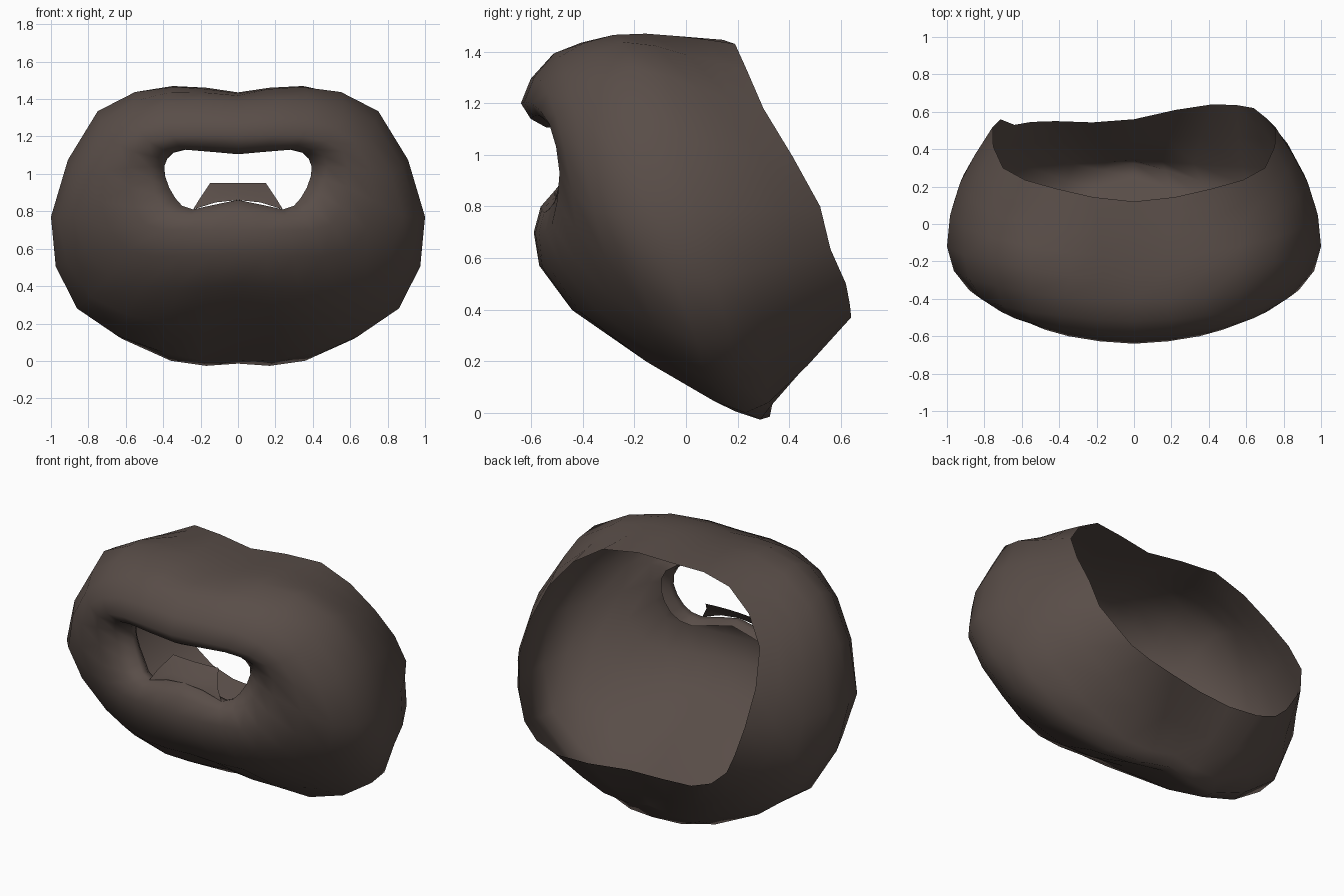
import bpy, bmesh
from mathutils import Vector

if "Cube" in bpy.data.objects:
    bpy.data.objects.remove(bpy.data.objects["Cube"])

mat = bpy.data.materials.new("dark_brown_cloth")
mat.diffuse_color = (0.1, 0.075, 0.065, 1)
mat.use_nodes = True
mat.node_tree.nodes["Principled BSDF"].inputs["Base Color"].default_value = mat.diffuse_color

# Right-half control rings, from top centre round the side to bottom centre
fold = [(0, -.47, 1.13), (.27, -.45, 1.14), (.40, -.38, 1.09), (.42, -.36, .98),
        (.36, -.37, .85), (.25, -.42, .78), (0, -.44, .84)]
slot = [(0, -.54, 1.105), (.29, -.52, 1.13), (.38, -.47, 1.08), (.39, -.44, .99),
        (.335, -.46, .87), (.24, -.50, .81), (0, -.51, .86)]
lip = [(0, -.64, 1.2), (.35, -.6, 1.2), (.56, -.53, 1.12), (.58, -.49, .93),
       (.5, -.52, .73), (.28, -.57, .70), (0, -.59, .70)]
front = [(0, -.52, 1.385), (.4, -.49, 1.38), (.70, -.44, 1.2), (.88, -.355, .78),
         (.69, -.29, .45), (.33, -.41, .39), (0, -.45, .41)]
girth = [(0, -.28, 1.43), (.34, -.28, 1.465), (.75, -.2, 1.335), (1, -.12, .77),
         (.86, .04, .28), (.4, .11, .045), (0, .25, 0)]
back = [(0, -.06, 1.435), (.37, -.03, 1.46), (.765, .06, 1.25), (.93, .22, .78),
        (.81, .29, .35), (.32, .32, .04), (0, .34, .06)]
rim = [(0, .12, 1.43), (.42, .19, 1.43), (.7, .3, 1.18), (.755, .52, .80),
       (.64, .575, .5), (.42, .595, .37), (0, .56, .36)]


def refine(pts, before, after):
    """Insert one smooth midpoint between each neighbouring pair."""
    p = [before] + list(pts) + [after]
    out = []
    for i in range(1, len(p) - 2):
        out += [p[i], (9 * (p[i] + p[i + 1]) - p[i - 1] - p[i + 2]) / 16]
    return out + [p[-2]]


def mirror(v):
    return Vector((-v.x, v.y, v.z))


def make_object(name, rows, closed):
    bm = bmesh.new()
    grid = [[bm.verts.new(v) for v in row] for row in rows]
    n = len(rows[0])
    for a, b in zip(grid, grid[1:]):
        for i in range(n if closed else n - 1):
            j = (i + 1) % n
            bm.faces.new((a[i], b[i], b[j], a[j]))
    bmesh.ops.recalc_face_normals(bm, faces=bm.faces)
    # Outside of the front must face -y
    if sum(f.normal.y * f.calc_area() for f in bm.faces) > 0:
        bmesh.ops.reverse_faces(bm, faces=bm.faces)
    me = bpy.data.meshes.new(name)
    bm.to_mesh(me)
    bm.free()
    me.materials.append(mat)
    for p in me.polygons:
        p.use_smooth = True
    ob = bpy.data.objects.new(name, me)
    bpy.context.collection.objects.link(ob)
    return ob


# Hood shell: loft the mirrored rings from the eye slot to the rear opening
rings = []
for ring in (fold, slot, lip, front, girth, back, rim):
    v = [Vector(p) for p in ring]
    half = refine(v, mirror(v[1]), mirror(v[-2]))
    rings.append(half + [mirror(p) for p in half[-2:0:-1]])
columns = []
for col in zip(*rings):
    columns.append(refine(col, 2 * col[0] - col[1], 2 * col[-1] - col[-2]))
rows = [list(r) for r in zip(*columns)]
# The lower rear hem sags outward a little more on one side
for k, weight in ((-1, 1), (-2, .4)):
    for v in rows[k]:
        if v.z < .6:
            v.y += .045 * weight * max(-1, min(1, v.x / .3))
make_object("hood_shell", rows, True)

# Nose bridge: small flap rising from the lower edge of the slot
bridge = []
for w, y, z, arch in ((.24, -.50, .81, .05), (.20, -.48, .875, .01), (.15, -.40, .95, 0)):
    bridge.append([Vector((w * t, y - .01 * (1 - t * t), z + arch * (1 - t * t)))
                   for t in (-1, -.5, 0, .5, 1)])
make_object("nose_bridge", bridge, False)
